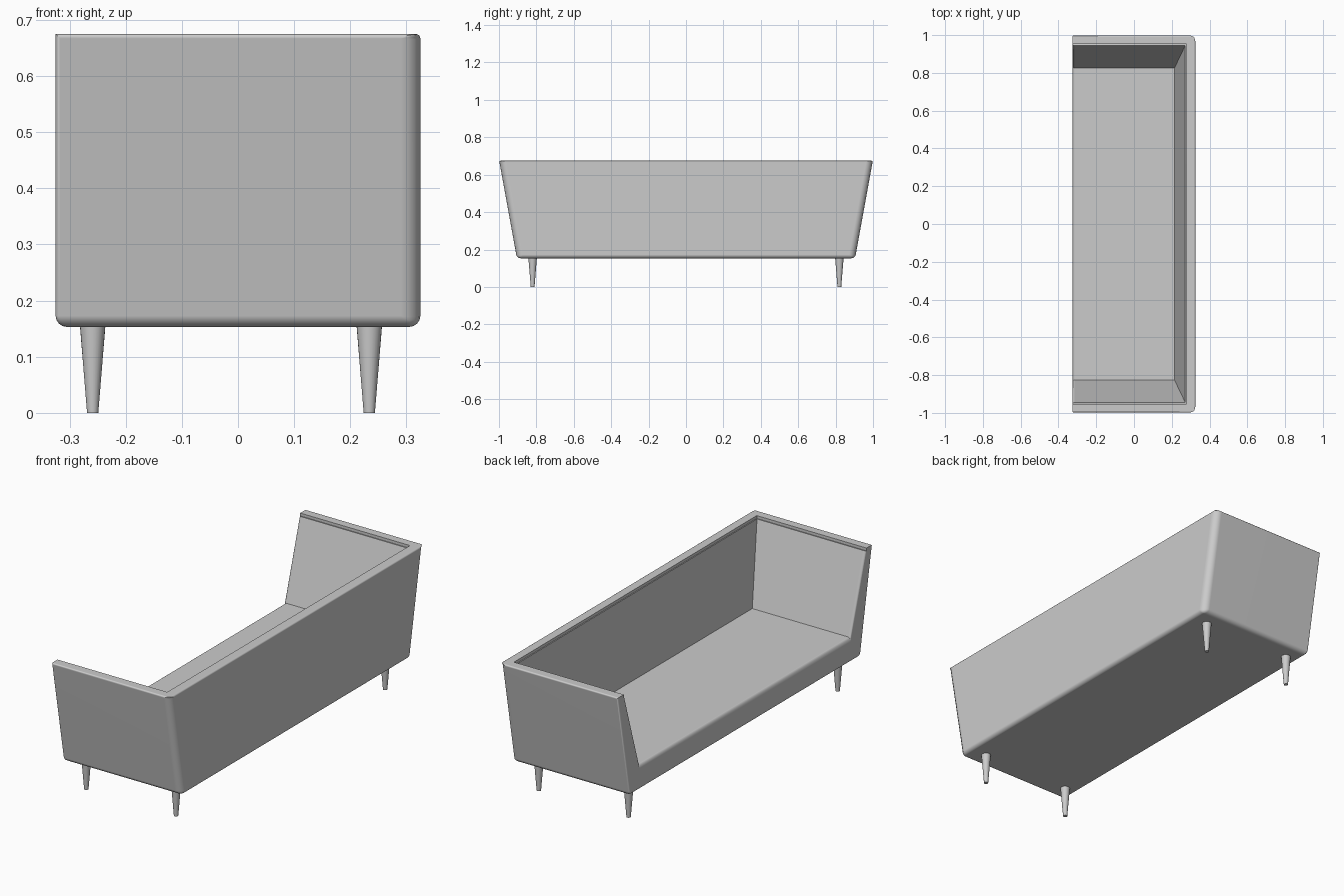
import bpy, bmesh

if "Cube" in bpy.data.objects:
    bpy.data.objects.remove(bpy.data.objects["Cube"])

X_FRONT, X_BACK = -0.325, 0.325
Z_BASE, Z_SEAT, Z_TOP = 0.153, 0.278, 0.675


def finish(obj):
    bpy.ops.object.select_all(action='DESELECT')
    obj.select_set(True)
    bpy.context.view_layer.objects.active = obj
    for name in [m.name for m in obj.modifiers]:
        bpy.ops.object.modifier_apply(modifier=name)
    bpy.ops.object.shade_smooth_by_angle(angle=0.6)
    m = obj.modifiers.new("even_shading", 'WEIGHTED_NORMAL')
    m.keep_sharp = True


# Sofa body: U-shaped loops (front, back, back, front), outside to inside
bm = bmesh.new()
# each loop: half length y, back x, height z
levels = [(0.904, X_BACK, Z_BASE),       # outer bottom
          (0.999, X_BACK, Z_TOP),        # outer top
          (0.952, 0.278, Z_TOP),         # inner rim edge
          (0.952, 0.278, Z_TOP - 0.014), # padding gap
          (0.944, 0.271, Z_TOP - 0.012), # padding top
          (0.827, 0.215, Z_SEAT)]        # seat
loops = [[bm.verts.new(p) for p in ((X_FRONT, -y, z), (xb, -y, z),
                                    (xb, y, z), (X_FRONT, y, z))]
         for y, xb, z in levels]
for a, b in zip(loops, loops[1:]):
    for i in range(3):
        bm.faces.new((a[i], a[i + 1], b[i + 1], b[i]))
bm.faces.new(loops[0])       # underside
bm.faces.new(loops[-1])      # seat
bm.faces.new([l[0] for l in loops] + [l[3] for l in reversed(loops)])  # front
bmesh.ops.recalc_face_normals(bm, faces=bm.faces[:])

# Edge rounding, stored as bevel weights relative to 0.1 units
weight = bm.edges.layers.float.new("bevel_weight_edge")


def soften(v, w, radius):
    bm.edges.get((v, w))[weight] = radius * 10


bottom, top, rim, gap, pad, seat = loops
for i in range(4):
    soften(bottom[i], bottom[(i + 1) % 4], 0.02)
for i in range(3):
    soften(top[i], top[i + 1], 0.008)
for i in (1, 2):
    soften(bottom[i], top[i], 0.035)
for i in (0, 3):
    soften(bottom[i], top[i], 0.008)
    soften(pad[i], seat[i], 0.008)
soften(seat[0], seat[3], 0.025)

mesh = bpy.data.meshes.new("sofa_body")
bm.to_mesh(mesh)
bm.free()
body = bpy.data.objects.new("sofa_body", mesh)
bpy.context.collection.objects.link(body)
bev = body.modifiers.new("rounding", 'BEVEL')
bev.limit_method = 'WEIGHT'
bev.width = 0.1
bev.segments = 4
finish(body)

# Tapered legs
for side, y in (("left", -0.82), ("right", 0.82)):
    for end, x in (("front", -0.259), ("back", 0.234)):
        bpy.ops.mesh.primitive_cone_add(vertices=24, radius1=0.01, radius2=0.0235,
                                        depth=0.165, location=(x, y, 0.0825))
        leg = bpy.context.object
        leg.name = f"{end}_{side}_leg"
        finish(leg)
